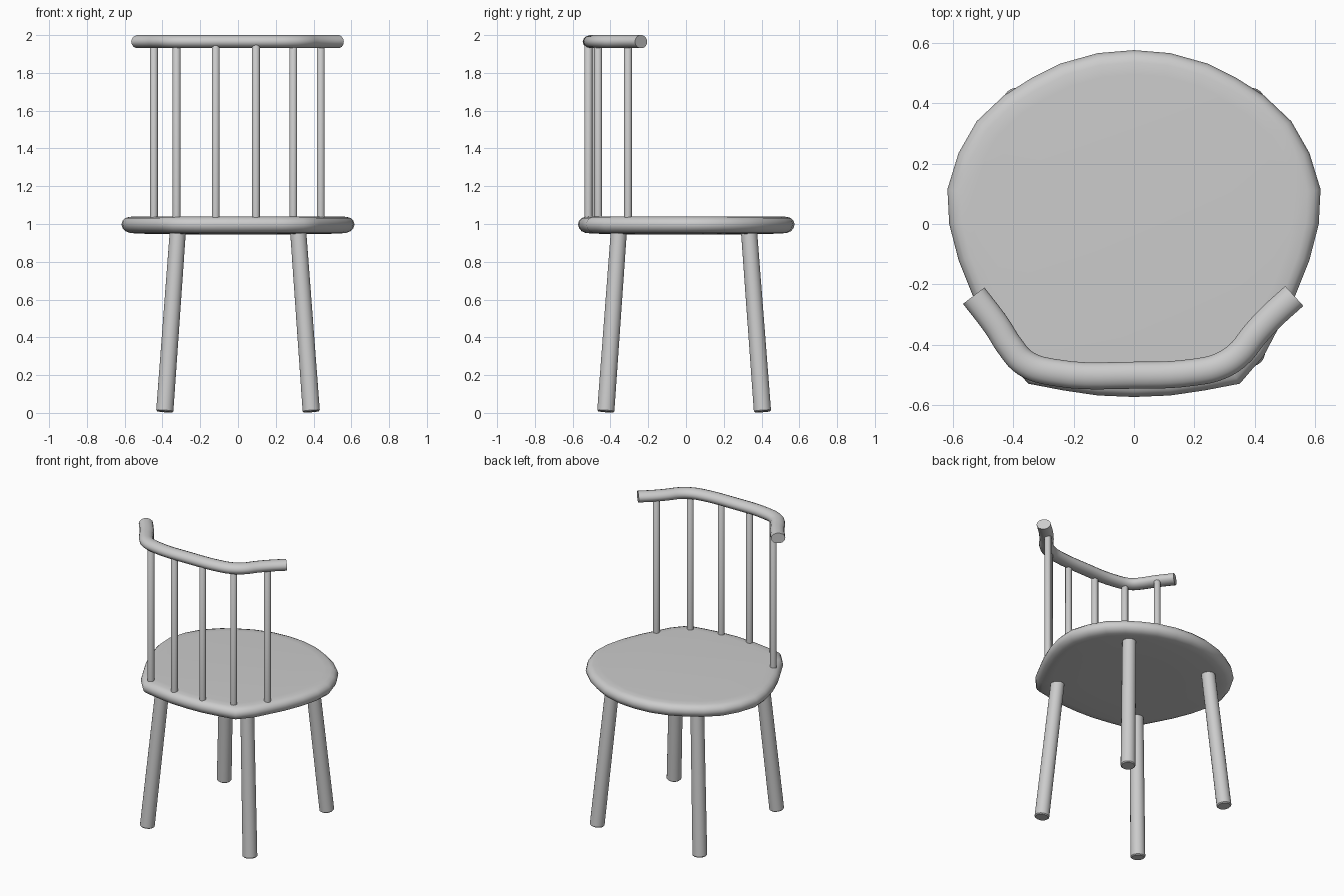
import bpy, bmesh
from mathutils import Vector

if "Cube" in bpy.data.objects:
    bpy.data.objects.remove(bpy.data.objects["Cube"])


def finish(name, bm):
    bmesh.ops.recalc_face_normals(bm, faces=bm.faces)
    me = bpy.data.meshes.new(name)
    bm.to_mesh(me)
    bm.free()
    ob = bpy.data.objects.new(name, me)
    bpy.context.collection.objects.link(ob)
    smooth(ob, 0.7)
    return ob


def smooth(ob, angle):
    bpy.ops.object.select_all(action='DESELECT')
    ob.select_set(True)
    bpy.context.view_layer.objects.active = ob
    bpy.ops.object.shade_smooth_by_angle(angle=angle)


def rod(name, a, b, rings, sides):
    """Round rod from a to b; rings are (distance from a, radius)."""
    a, b = Vector(a), Vector(b)
    rot = (b - a).to_track_quat('Z', 'Y')
    bm = bmesh.new()
    loops = []
    for d, r in rings:
        made = bmesh.ops.create_circle(bm, segments=sides, radius=r)['verts']
        for v in made:
            v.co = a + rot @ (v.co + Vector((0, 0, d)))
        loops.append(made)
    for lo, hi in zip(loops, loops[1:]):
        for i in range(sides):
            j = (i + 1) % sides
            bm.faces.new((lo[i], lo[j], hi[j], hi[i]))
    bm.faces.new(loops[0])
    bm.faces.new(loops[-1])
    return finish(name, bm)


# Seat: half outline mirrored, stacked into a rounded slab
half = [(0.12, 0.565), (0.245, 0.53), (0.34, 0.482), (0.43, 0.425), (0.52, 0.34),
        (0.58, 0.235), (0.617, 0.115), (0.611, 0), (0.58, -0.12), (0.53, -0.245),
        (0.43, -0.435), (0.35, -0.528), (0.235, -0.55), (0.12, -0.567)]
outline = [(0, 0.575)] + half + [(0, -0.572)] + [(-x, y) for x, y in reversed(half)]
levels = [(0.5, 0.945), (0.86, 0.949), (0.93, 0.953), (0.967, 0.962), (0.99, 0.978),
          (1.0, 0.998), (0.99, 1.017), (0.967, 1.031), (0.93, 1.038), (0.86, 1.04)]
bm = bmesh.new()
loops = [[bm.verts.new((x * s, y * s, z)) for x, y in outline] for s, z in levels]
n = len(outline)
for lo, hi in zip(loops, loops[1:]):
    for i in range(n):
        j = (i + 1) % n
        bm.faces.new((lo[i], lo[j], hi[j], hi[i]))
bm.faces.new(loops[0])
bm.faces.new(loops[-1])
finish("seat", bm)

# Splayed legs
for side, sx in (("left", -1), ("right", 1)):
    for end, top, bottom in (("front", -0.355, -0.425), ("rear", 0.333, 0.405)):
        a = Vector((sx * 0.388, bottom, 0.006))
        b = Vector((sx * 0.318, top, 0.97))
        rod(f"{end}_{side}_leg", a, b,
            [(0, 0.040), (0.006, 0.046), ((b - a).length, 0.043)], 20)

# Backrest spindles
for i, (x, y) in enumerate([(-0.445, -0.307), (-0.325, -0.475), (-0.118, -0.517),
                            (0.095, -0.517), (0.293, -0.465), (0.438, -0.307)]):
    rod(f"spindle_{i + 1}", (x, y, 1.02), (x, y, 1.955),
        [(0, 0.021), (0.925, 0.021), (0.935, 0.013)], 14)

# Curved top rail, slightly flattened in height
path = [(-0.53, -0.237), (-0.455, -0.335), (-0.41, -0.405), (-0.36, -0.46), (-0.27, -0.49),
        (0, -0.5), (0.2, -0.49), (0.285, -0.47), (0.345, -0.432), (0.40, -0.365),
        (0.45, -0.311), (0.53, -0.238)]
cu = bpy.data.curves.new("top_rail", 'CURVE')
cu.dimensions = '3D'
cu.resolution_u = 5
cu.bevel_depth = 0.0445
cu.bevel_resolution = 5
cu.use_fill_caps = True
sp = cu.splines.new('BEZIER')
sp.bezier_points.add(len(path) - 1)
for p, (x, y) in zip(sp.bezier_points, path):
    p.co = (x, y, 0)
    p.handle_left_type = p.handle_right_type = 'AUTO'
rail = bpy.data.objects.new("top_rail", cu)
bpy.context.collection.objects.link(rail)
rail.location.z = 1.965
rail.scale.z = 0.79
bpy.ops.object.select_all(action='DESELECT')
rail.select_set(True)
bpy.context.view_layer.objects.active = rail
bpy.ops.object.convert(target='MESH')
smooth(bpy.context.view_layer.objects.active, 0.7)
